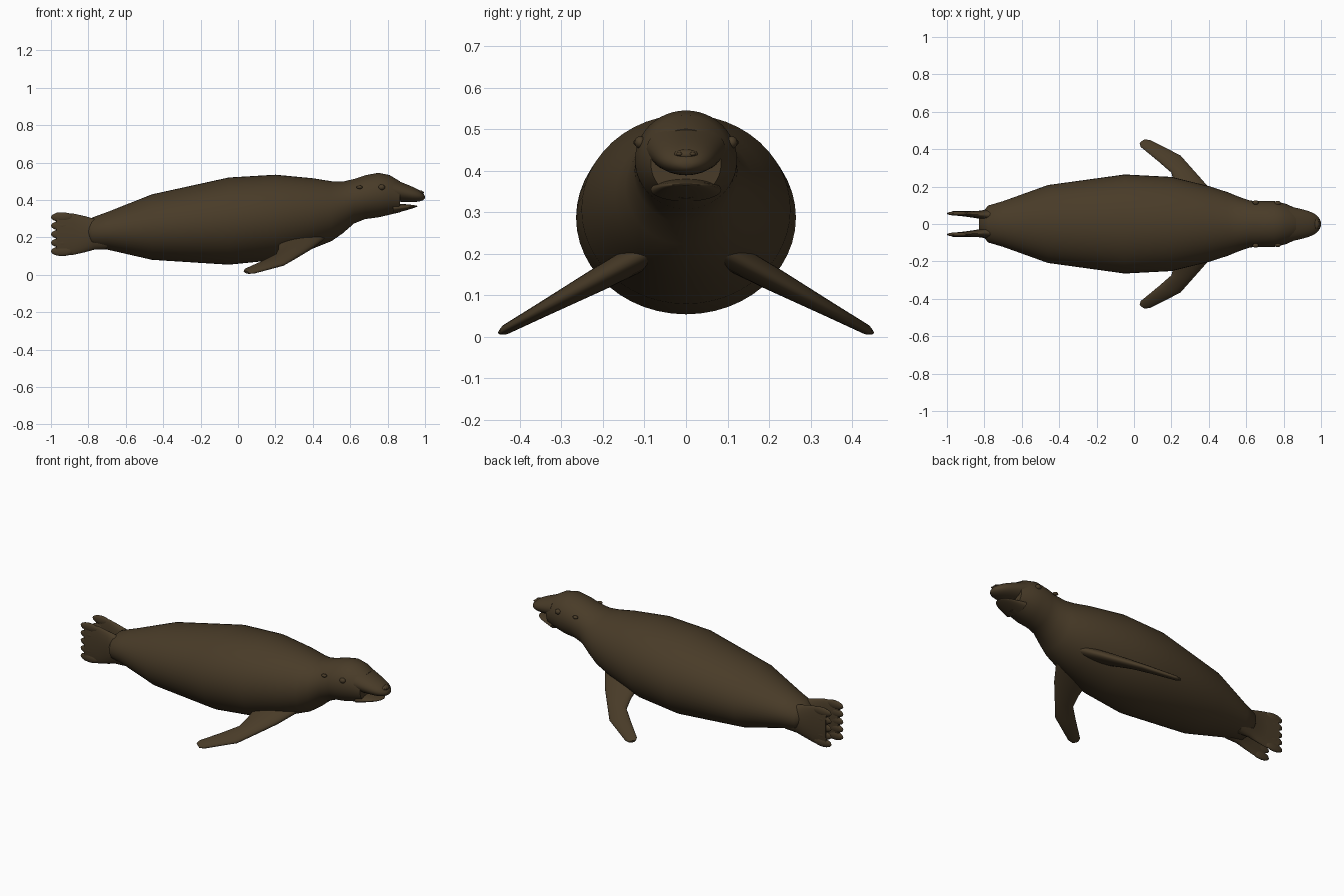
import bpy, bmesh, math
from mathutils import Vector

old = bpy.data.objects.get("Cube")
if old:
    bpy.data.objects.remove(old)

fur = bpy.data.materials.new("dark brown fur")
fur.use_nodes = True
colour = (0.066, 0.044, 0.021, 1)
fur.diffuse_color = colour
shader = fur.node_tree.nodes["Principled BSDF"]
shader.inputs["Base Color"].default_value = colour
shader.inputs["Roughness"].default_value = 0.8


def finish(bm, name):
    """Turn a bmesh into a smooth shaded brown object."""
    bmesh.ops.recalc_face_normals(bm, faces=bm.faces)
    mesh = bpy.data.meshes.new(name)
    bm.to_mesh(mesh)
    bm.free()
    mesh.materials.append(fur)
    obj = bpy.data.objects.new(name, mesh)
    bpy.context.collection.objects.link(obj)
    bpy.ops.object.select_all(action="DESELECT")
    obj.select_set(True)
    bpy.context.view_layer.objects.active = obj
    bpy.ops.object.shade_smooth_by_angle(angle=math.radians(50))


def loft(name, sections, sides=32):
    """Skin elliptical sections, each given as centre, half axis, half axis."""
    bm = bmesh.new()
    rings = []
    for centre, across, upward in sections:
        ring = []
        for step in range(sides):
            angle = math.tau * step / sides
            point = centre + across * math.cos(angle) + upward * math.sin(angle)
            ring.append(bm.verts.new(point))
        rings.append(ring)
    for ring, following in zip(rings, rings[1:]):
        for i in range(sides):
            j = (i + 1) % sides
            bm.faces.new((ring[i], ring[j], following[j], following[i]))
    bm.faces.new(rings[0])
    bm.faces.new(rings[-1])
    finish(bm, name)


def upright(x, y, z, half_width, half_height):
    """Section whose plane faces along the length of the animal."""
    return Vector((x, y, z)), Vector((0, half_width, 0)), Vector((0, 0, half_height))


def ball(name, centre, radii):
    bm = bmesh.new()
    bmesh.ops.create_uvsphere(bm, u_segments=16, v_segments=10, radius=1)
    bmesh.ops.scale(bm, vec=radii, verts=bm.verts)
    bmesh.ops.translate(bm, vec=centre, verts=bm.verts)
    finish(bm, name)


def snout(name, length, height, rise, width, width_taper, depth, depth_taper):
    """Tapering half of the mouth with a blunt, rounded tip."""
    sections = []
    stations = 12
    for step in range(stations):
        t = math.sin(math.pi / 2 * step / stations)
        blunt = math.sqrt(1 - t ** 6)
        sections.append(upright(0.83 + length * t, 0, height + rise * t,
                                (width - width_taper * t) * blunt,
                                (depth - depth_taper * t) * blunt))
    loft(name, sections)


# Torso, neck and skull: x, centre height, half height.
# The torso is broad towards the tail and rounder towards the head.
spine = [(-0.83, 0.23, 0.03), (-0.78, 0.226, 0.08), (-0.7, 0.235, 0.1),
         (-0.46, 0.255, 0.175), (-0.05, 0.287, 0.233), (0.2, 0.307, 0.228),
         (0.4, 0.328, 0.188), (0.5, 0.34, 0.16), (0.56, 0.36, 0.138),
         (0.62, 0.393, 0.119), (0.68, 0.415, 0.117), (0.75, 0.426, 0.119),
         (0.81, 0.427, 0.106), (0.865, 0.417, 0.083)]
loft("body", [upright(x, 0, z, r * (1.13 - 0.13 * x), r) for x, z, r in spine], 48)

# Open mouth: the muzzle overhangs a shorter, thinner lower jaw
snout("muzzle", length=0.17, height=0.452, rise=-0.037,
      width=0.095, width_taper=0.04, depth=0.06, depth_taper=0.03)
snout("lower_jaw", length=0.13, height=0.354, rise=0.013,
      width=0.085, width_taper=0.04, depth=0.028, depth_taper=0.022)
ball("nose", (0.972, 0, 0.438), (0.02, 0.03, 0.014))

# Fore flipper outline: x and y of the leading edge, then of the trailing edge
fore = [(0.48, 0.08, 0.22, 0.1), (0.4, 0.195, 0.215, 0.215),
        (0.325, 0.28, 0.2, 0.275), (0.25, 0.365, 0.13, 0.335),
        (0.09, 0.447, 0.035, 0.413), (0.06, 0.452, 0.03, 0.432)]
# Hind flipper: x, half height, half thickness
hind = [(-0.7, 0.08, 0.05), (-0.77, 0.083, 0.036), (-0.82, 0.097, 0.022),
        (-0.88, 0.11, 0.016), (-0.97, 0.115, 0.01)]


def on_slope(x, y, side):
    """Point on the plane in which a fore flipper slants down to the ground."""
    return Vector((x, y * side, 0.252 - 0.54 * y))


for side, label in ((1, "left"), (-1, "right")):
    normal = Vector((0, side * 0.5, 0.9))
    sections = []
    for step, (lead_x, lead_y, trail_x, trail_y) in enumerate(fore):
        lead = on_slope(lead_x, lead_y, side)
        trail = on_slope(trail_x, trail_y, side)
        thickness = 0.034 - 0.0055 * step
        sections.append(((lead + trail) / 2, (lead - trail) / 2, normal * thickness))
    loft(label + "_fore_flipper", sections, 24)

    # The hind flippers spread slightly towards their ends
    loft(label + "_hind_flipper",
         [upright(x, -0.06 * x * side, 0.217, t, h) for x, h, t in hind], 24)
    # Rounded toes scallop the end of each hind flipper
    for toe in range(5):
        ball(f"{label}_toe_{toe + 1}",
             (-0.94, side * 0.056, 0.126 + toe * 0.0455), (0.06, 0.012, 0.026))

    # Eyes, ear flaps and nostrils are low mounds on the head
    ball(label + "_eye", (0.768, side * 0.11, 0.468), (0.018, 0.014, 0.015))
    ball(label + "_ear", (0.65, side * 0.115, 0.468), (0.016, 0.012, 0.009))
    ball(label + "_nostril", (0.985, side * 0.016, 0.44), (0.009, 0.008, 0.005))
